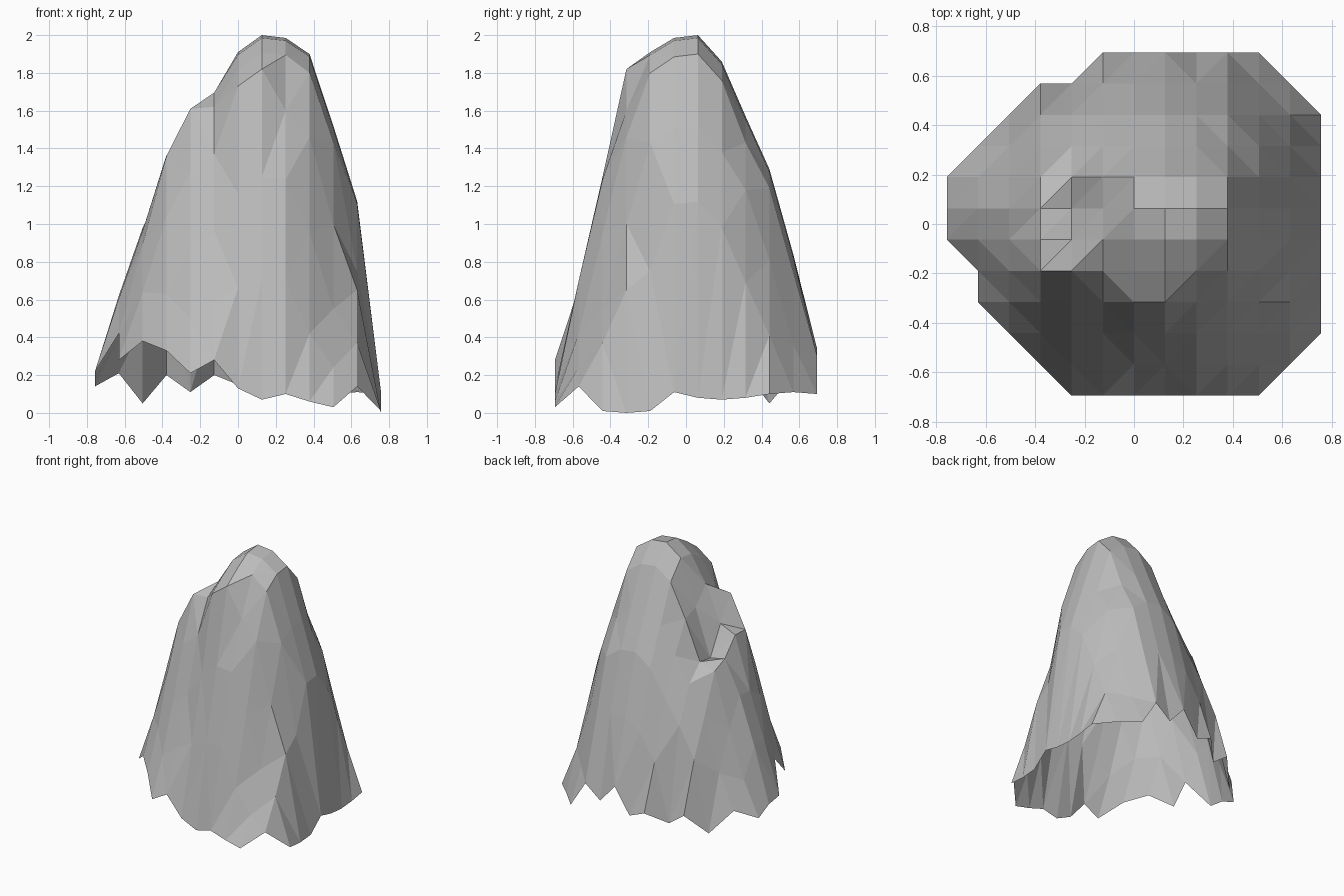
import bpy
import bmesh

cube = bpy.data.objects.get("Cube")
if cube:
    bpy.data.objects.remove(cube, do_unlink=True)

STEP = 0.1262
HALF_X, HALF_Y = 6 * STEP, 5.5 * STEP
PEAK = 2

# Ridge silhouettes across and along the rock
across = [.22, .62, .98, 1.38, 1.61, 1.71, 1.91, 2, 1.985, 1.9, 1.52, 1.12, .2]
along = [.28, .72, 1.25, 1.82, 1.91, 1.985, 2, 1.86, 1.57, 1.29, .84, .35]

# Jagged bottom rim: compass walk around the outline, with a height per stop
walk = [("E", 6), ("NE", 2), ("N", 7), ("NW", 2), ("W", 5), ("SW", 1),
        ("W", 1), ("SW", 3), ("S", 2), ("SE", 1), ("S", 1), ("SE", 3)]
rim_heights = [.21, .28, .13, .07, .1, .06, .03, .14, .01, 0, .01, .11,
               .08, .07, .08, .1, .11, .1, .3, .2, .34, .15, .2, .11,
               .2, .05, .21, .14, .2, .22, .42, .28, .38, .33]


def trace_rim():
    """Follow the walk and return the height of each rim grid point."""
    i, j, rim = 4, 0, {}
    heights = iter(rim_heights)
    for heading, count in walk:
        for _ in range(count):
            rim[i, j] = next(heights)
            i += ("E" in heading) - ("W" in heading)
            j += ("N" in heading) - ("S" in heading)
    return rim


rim = trace_rim()
# Starting column and heights of the rows that leave the general slope
details = {}
for i, j, row in [
        (4, 1, [.5, .6, .66, .7, .7, .42]),    # foot of the front face
        (9, 2, [.95, .55]),                    # hollow front corner
        (8, 3, [1.6, 1.46, 1, .65]),
        (3, 4, [1.36, 1.61]),                  # shoulder
        (9, 4, [1.8, 1.43, .75]),
        (4, 5, [1.42]),
        (3, 6, [1.23, 1.2, 1.56]),             # ledge
        (3, 7, [1.18, 1.22, 1.52]),
        (9, 8, [1.43, 1.18])]:
    for step, z in enumerate(row):
        details[i + step, j] = z


def height(i, j):
    if (i, j) in rim:
        return rim[i, j]
    if (i, j) in details:
        return details[i, j]
    z = across[i] + along[j] - PEAK
    if i < 6 and j == 3:      # cliff below the front ridge
        z -= .16
    if i < 5 and j > 6:       # recessed back corner
        z -= .08
    return z


def build_rock():
    bm = bmesh.new()
    grid = {}
    for j in range(len(along)):
        row = [i for i, k in rim if k == j]
        for i in range(min(row), max(row) + 1):
            grid[i, j] = bm.verts.new(
                (i * STEP - HALF_X, j * STEP - HALF_Y, height(i, j)))

    # Split each cell along its flatter diagonal; clipped cells keep one triangle
    for j in range(len(along) - 1):
        for i in range(len(across) - 1):
            ring = [(i, j), (i + 1, j), (i + 1, j + 1), (i, j + 1)]
            c = [grid[p] for p in ring if p in grid]
            if len(c) == 3:
                bm.faces.new(c)
            elif len(c) == 4:
                if abs(c[0].co.z - c[2].co.z) > abs(c[1].co.z - c[3].co.z):
                    c = c[1:] + c[:1]
                bm.faces.new((c[0], c[1], c[2]))
                bm.faces.new((c[0], c[2], c[3]))

    mesh = bpy.data.meshes.new("rock_peak")
    bm.to_mesh(mesh)
    bm.free()
    rock = bpy.data.objects.new("rock_peak", mesh)
    bpy.context.collection.objects.link(rock)
    return rock


# Plain grey stone
stone = bpy.data.materials.new("stone_grey")
stone.use_nodes = True
grey = (.5, .5, .5, 1)
stone.diffuse_color = grey
stone.node_tree.nodes["Principled BSDF"].inputs["Base Color"].default_value = grey

build_rock().data.materials.append(stone)
